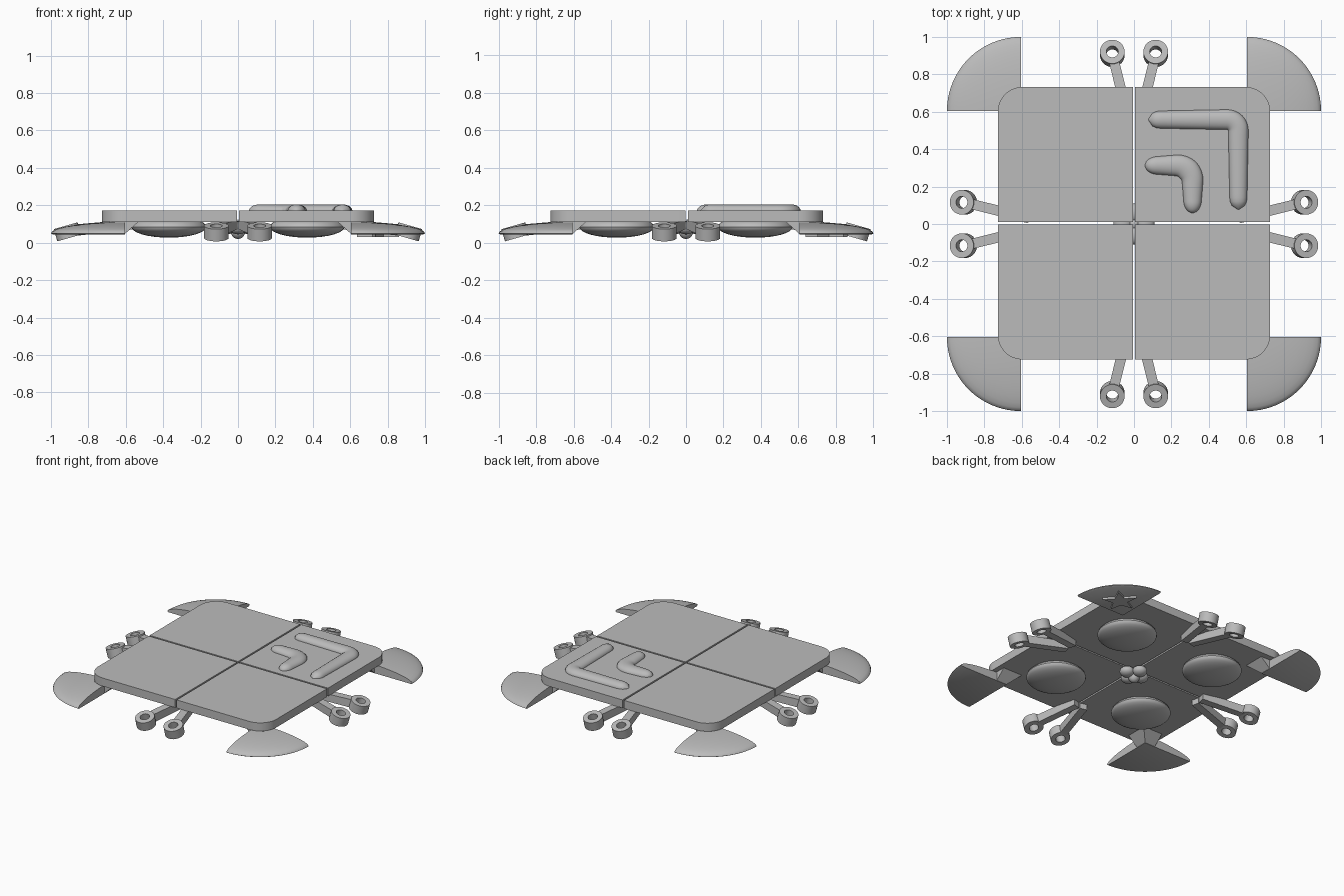
import bpy, bmesh
from math import sin, cos, pi, radians, atan2, hypot, sqrt
from mathutils import Matrix, Vector

cube = bpy.data.objects.get("Cube")
if cube:
    bpy.data.objects.remove(cube, do_unlink=True)

grey = bpy.data.materials.new("plain_grey")
grey.use_nodes = True
grey.diffuse_color = (0.5, 0.5, 0.5, 1)
grey.node_tree.nodes["Principled BSDF"].inputs["Base Color"].default_value = (0.5, 0.5, 0.5, 1)

CORNERS = [("front_left", 1, -1), ("front_right", -1, -1), ("back_left", 1, 1), ("back_right", -1, 1)]
PANEL_BOTTOM, PANEL_TOP = 0.112, 0.172


def finish(name, bm, smooth=True):
    bmesh.ops.recalc_face_normals(bm, faces=bm.faces)
    mesh = bpy.data.meshes.new(name)
    bm.to_mesh(mesh)
    bm.free()
    mesh.materials.append(grey)
    ob = bpy.data.objects.new(name, mesh)
    bpy.context.collection.objects.link(ob)
    if smooth:
        shade(ob)
    return ob


def shade(ob):
    bpy.ops.object.select_all(action="DESELECT")
    ob.select_set(True)
    bpy.context.view_layer.objects.active = ob
    bpy.ops.object.shade_smooth_by_angle(angle=radians(35))


def prism(bm, outline, z0, z1):
    face = bm.faces.new([bm.verts.new((x, y, z0)) for x, y in outline])
    ext = bmesh.ops.extrude_face_region(bm, geom=[face])["geom"]
    top = [v for v in ext if isinstance(v, bmesh.types.BMVert)]
    bmesh.ops.translate(bm, verts=top, vec=(0, 0, z1 - z0))
    return list(set(top) | set(face.verts))


def ellipsoid(bm, centre, size):
    m = Matrix.Translation(centre) @ Matrix.Diagonal((*size, 1))
    bmesh.ops.create_uvsphere(bm, u_segments=32, v_segments=16, radius=1, matrix=m)


# Four square panels, each rounded at its outer corner
def make_panel(name, sx, sy):
    inner, outer, r = 0.006, 0.728, 0.13
    pts = [(inner, inner), (outer, inner)]
    for i in range(13):
        a = i * pi / 24
        pts.append((outer - r + r * cos(a), outer - r + r * sin(a)))
    pts.append((inner, outer))
    bm = bmesh.new()
    prism(bm, [(sx * x, sy * y + 0.004) for x, y in pts], PANEL_BOTTOM, PANEL_TOP)
    finish(name + "_panel", bm)


# Domed quarter-round bumper at each corner
def make_bumper(name, sx, sy):
    radius, base, rise, steps, rings = 0.395, 0.05, 0.06, 24, 10
    start = 0.605
    bm = bmesh.new()
    angles = [i * pi / 2 / steps for i in range(steps + 1)]

    def vert(r, a, z):
        return bm.verts.new((sx * (start + r * cos(a)), sy * (start + r * sin(a)), z))

    top = vert(0, 0, base + rise)
    bottom = vert(0, 0, base - 0.005)
    rows = []
    for k in range(1, rings + 1):
        t = k * pi / 2 / rings
        rows.append([vert(radius * sin(t), a, base + rise * cos(t)) for a in angles])
    rows.append([vert(radius * 0.98, a, base - 0.005) for a in angles])
    for i in range(steps):
        bm.faces.new((top, rows[0][i], rows[0][i + 1]))
        for p, q in zip(rows, rows[1:]):
            bm.faces.new((p[i], q[i], q[i + 1], p[i + 1]))
    bm.faces.new([bottom] + rows[-1])
    for end in (0, -1):
        bm.faces.new([top] + [row[end] for row in rows] + [bottom])
    finish(name + "_bumper", bm)


# Sloping bracket joining each bumper to the panel underside
def make_bracket(name, sx, sy):
    bm = bmesh.new()
    for near, z in ((0.605, 0.047), (0.53, 0.114)):
        for x in (near, 0.69):
            for y in (near, 0.69):
                bm.verts.new((sx * x, sy * y, z))
    bmesh.ops.convex_hull(bm, input=bm.verts)
    finish(name + "_bracket", bm, smooth=False)


# Shallow round foot under each panel
def make_foot(name, sx, sy):
    bm = bmesh.new()
    ellipsoid(bm, (sx * 0.37, sy * 0.37, 0.085), (0.2, 0.2, 0.058))
    bmesh.ops.bisect_plane(bm, geom=bm.verts[:] + bm.edges[:] + bm.faces[:], clear_outer=True,
                           plane_co=(0, 0, PANEL_BOTTOM + 0.01), plane_no=(0, 0, 1))
    bmesh.ops.holes_fill(bm, edges=[e for e in bm.edges if e.is_boundary])
    finish(name + "_foot", bm)


for corner in CORNERS:
    for build in (make_panel, make_bumper, make_bracket, make_foot):
        build(*corner)


# Pairs of clip arms ending in tilted rings, one pair on each side
def make_clip(name, turn, side):
    bm = bmesh.new()
    ring_x, ring_y, n = 0.912, side * 0.116, 28
    tilt = Matrix.Translation((ring_x, ring_y, 0.058)) @ Matrix.Rotation(radians(16), 4, "Y")
    loops = []
    for r, z in ((0.032, -0.034), (0.066, -0.034), (0.066, 0.034), (0.032, 0.034)):
        loops.append([bm.verts.new(tilt @ Vector((r * cos(2 * pi * i / n), r * sin(2 * pi * i / n), z)))
                      for i in range(n)])
    for p, q in zip(loops, loops[1:] + loops[:1]):
        for i in range(n):
            j = (i + 1) % n
            bm.faces.new((p[i], p[j], q[j], q[i]))
    # arm from the ring to under the panel
    a = Vector((0.862, side * 0.105, 0.068))
    b = Vector((0.56, side * 0.03, 0.098))
    d = b - a
    side_vec = Vector((-d.y, d.x, 0)).normalized() * 0.027
    ends = []
    for p, h in ((a, 0.03), (b, 0.026)):
        ends.append([bm.verts.new(p + side_vec * s + Vector((0, 0, h * t)))
                     for s, t in ((-1, -1), (1, -1), (1, 1), (-1, 1))])
    for i in range(4):
        j = (i + 1) % 4
        bm.faces.new((ends[0][i], ends[0][j], ends[1][j], ends[1][i]))
    bm.faces.new(ends[0])
    bm.faces.new(ends[1])
    bmesh.ops.rotate(bm, verts=bm.verts, matrix=Matrix.Rotation(turn * pi / 2, 3, "Z"))
    finish(name, bm)


for turn, label in enumerate(("left", "back", "right", "front")):
    for side, half in ((-1, "first"), (1, "second")):
        make_clip(f"{label}_{half}_clip", turn, side)

# Lobed hub beneath the crossing of the gaps
hub = bmesh.new()
for i in range(4):
    ellipsoid(hub, (0.06 * cos(i * pi / 2), 0.06 * sin(i * pi / 2), 0.08), (0.05, 0.05, 0.035))
ellipsoid(hub, (0, 0, 0.065), (0.04, 0.04, 0.045))
finish("centre_hub", hub)

# Raised star under the back left bumper
star = bmesh.new()
star_pts = []
for i in range(10):
    r = 0.05 if i % 2 else 0.12
    a = pi / 4 + i * pi / 5
    star_pts.append((0.755 + r * cos(a), 0.755 + r * sin(a)))
prism(star, star_pts, 0.03, 0.05)
finish("bumper_star", star, smooth=False)


# Bent rounded ridges on the back left panel
def make_ridge(name, corner, reach, bend, mid, tip):
    path = [Vector((corner - reach + (reach - bend) * i / 20, corner)) for i in range(20)]
    c = corner - bend
    path += [Vector((c + bend * sin(t * pi / 16), c + bend * cos(t * pi / 16))) for t in range(9)]
    path += [Vector((p.y, p.x)) for p in reversed(path[:20])]
    lengths = [0]
    for p, q in zip(path, path[1:]):
        lengths.append(lengths[-1] + (q - p).length)
    total = lengths[-1]
    bm = bmesh.new()
    rows, n = [], 20
    for k, p in enumerate(path):
        d = path[min(k + 1, len(path) - 1)] - path[max(k - 1, 0)]
        across = Vector((-d.y, d.x)).normalized()
        gap = min(lengths[k], total - lengths[k])
        cap = sqrt(max(0.01, 1 - max(0, 1 - gap / 0.06) ** 2))
        w = (tip + (mid - tip) * 2 * gap / total) * cap
        rows.append([bm.verts.new((*(p + across * w * cos(2 * pi * i / n)),
                                   PANEL_TOP - 0.002 + 0.035 * cap * sin(2 * pi * i / n))) for i in range(n)])
    for p, q in zip(rows, rows[1:]):
        for i in range(n):
            j = (i + 1) % n
            bm.faces.new((p[i], p[j], q[j], q[i]))
    bm.faces.new(rows[0])
    bm.faces.new(rows[-1])
    finish(name, bm)


make_ridge("large_ridge", 0.558, 0.48, 0.06, 0.055, 0.046)
make_ridge("small_ridge", 0.313, 0.255, 0.085, 0.062, 0.043)
